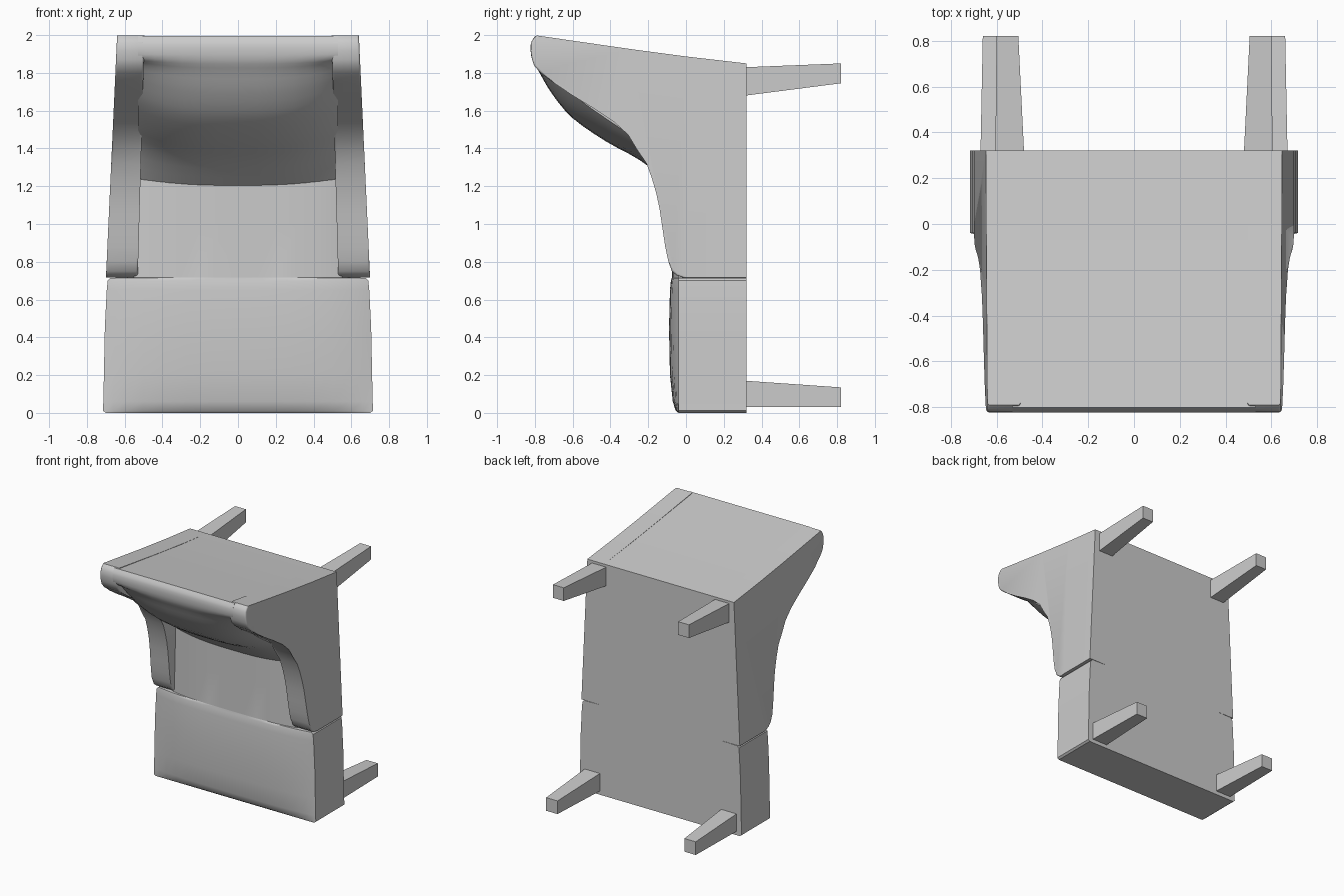
import bpy, bmesh, math
from mathutils import Vector

if "Cube" in bpy.data.objects:
    bpy.data.objects.remove(bpy.data.objects["Cube"])


def finish(bm, name, smooth=True):
    bmesh.ops.recalc_face_normals(bm, faces=bm.faces)
    mesh = bpy.data.meshes.new(name)
    bm.to_mesh(mesh)
    bm.free()
    ob = bpy.data.objects.new(name, mesh)
    bpy.context.collection.objects.link(ob)
    bpy.ops.object.select_all(action='DESELECT')
    bpy.context.view_layer.objects.active = ob
    ob.select_set(True)
    if smooth:
        bpy.ops.object.shade_smooth_by_angle(angle=math.radians(35))
    return ob


def loft(rings):
    """Skin closed rings of equal length and cap both ends."""
    bm = bmesh.new()
    loops = [[bm.verts.new(p) for p in r] for r in rings]
    n = len(loops[0])
    for a, b in zip(loops, loops[1:]):
        for i in range(n):
            j = (i + 1) % n
            bm.faces.new((a[i], a[j], b[j], b[i]))
    bm.faces.new(loops[0])
    bm.faces.new(loops[-1])
    return bm


def smooth_path(pts, steps=3):
    """Catmull-Rom curve through 2D points."""
    p = [Vector(q) for q in pts]
    p = [2 * p[0] - p[1]] + p + [2 * p[-1] - p[-2]]
    out = []
    for a, b, c, d in zip(p, p[1:], p[2:], p[3:]):
        for k in range(steps):
            t = k / steps
            out.append(0.5 * (2 * b + (c - a) * t + (2 * a - 5 * b + 4 * c - d) * t * t
                              + (3 * b - a - 3 * c + d) * t ** 3))
    return out + [p[-2]]


# Seat: T-shaped cushion, full width in front of the arms, narrower between them
N = 16
rings = []
for z, w, crown in [(0.0, 0.70, 0.0), (0.012, 0.715, 0.015), (0.06, 0.713, 0.03),
                    (0.2, 0.71, 0.045), (0.45, 0.705, 0.05), (0.65, 0.695, 0.045),
                    (0.70, 0.69, 0.04), (0.715, 0.675, 0.035),
                    (0.717, 0.55, 0.035), (1.0, 0.55, 0.035), (1.4, 0.55, 0.035)]:
    ring = [(w, 0.32, z), (-w, 0.32, z)]
    for i in range(N + 1):
        u = -math.cos(math.pi * i / N)
        ring.append((u * w, -0.04 - crown * (1 - u ** 4), z))
    rings.append(ring)
finish(loft(rings), "seat")

# Backrest: padded inner face that bulges toward the middle
face = smooth_path([(-0.07, 1.20), (-0.24, 1.335), (-0.42, 1.435), (-0.60, 1.56),
                    (-0.71, 1.69), (-0.775, 1.80), (-0.815, 1.87), (-0.822, 1.95),
                    (-0.80, 1.995)])
rings = []
for i in range(N + 1):
    u = -math.cos(math.pi * i / N)
    sink = abs(u) ** 3
    ring = [(u * 0.53, 0.32, 1.2)]
    for k, p in enumerate(face):
        t = k / (len(face) - 1)
        s = sink * max(0, math.sin(math.pi * min(1, 0.15 + t * 1.1)))
        ring.append((u * 0.53, p.x + 0.05 * s, p.y + 0.09 * s))
    ring += [(u * 0.53, -0.3, 1.925), (u * 0.53, 0.0, 1.885), (u * 0.53, 0.32, 1.85)]
    rings.append(ring)
finish(loft(rings), "backrest")

# Arms flowing into wings: side profile given thickness, with a rolled front edge
rim = smooth_path([(-0.02, 0.718), (-0.075, 0.75), (-0.11, 0.88), (-0.14, 1.08),
                   (-0.18, 1.24), (-0.25, 1.40), (-0.38, 1.54), (-0.60, 1.68),
                   (-0.77, 1.80), (-0.815, 1.87), (-0.82, 1.96), (-0.79, 1.998)], 2)
profile = [(0.32, 0.718)] + [tuple(p) for p in rim] + [(-0.3, 1.927), (0.0, 1.887), (0.32, 1.85)]


def outer_x(z):
    return 0.64 + (2 - z) * 0.046


def inner_x(z):
    return 0.495 + (2 - z) * 0.028


for side, label in ((1, "right"), (-1, "left")):
    bm = loft([[(side * f(z), y, z) for y, z in profile] for f in (inner_x, outer_x)])
    bm.verts.ensure_lookup_table()
    n, last = len(profile), len(rim)
    for first, size in ((0, 0.055), (n, 0.03)):
        bm.verts.ensure_lookup_table()
    edges_in = [bm.edges.get((bm.verts[i], bm.verts[i + 1])) for i in range(1, last)]
    edges_out = [bm.edges.get((bm.verts[n + i], bm.verts[n + i + 1])) for i in range(1, last)]
    bmesh.ops.bevel(bm, geom=edges_in + edges_out, offset=0.04, segments=4,
                    profile=0.5, affect='EDGES', clamp_overlap=True)
    finish(bm, label + "_arm_wing")

# Tapered square legs: (x0, x1, z0, z1) at the body and at the tip
legs = {"back_leg": ((0.48, 0.605, 1.68, 1.83), (0.505, 0.60, 1.745, 1.85)),
        "front_leg": ((0.535, 0.67, 0.03, 0.17), (0.56, 0.66, 0.03, 0.135))}
for name, spec in legs.items():
    for side, label in ((1, "right_"), (-1, "left_")):
        rings = [[(side * a, y, c), (side * b, y, c), (side * b, y, d), (side * a, y, d)]
                 for (a, b, c, d), y in zip(spec, (0.315, 0.82))]
        finish(loft(rings), label + name, smooth=False)
